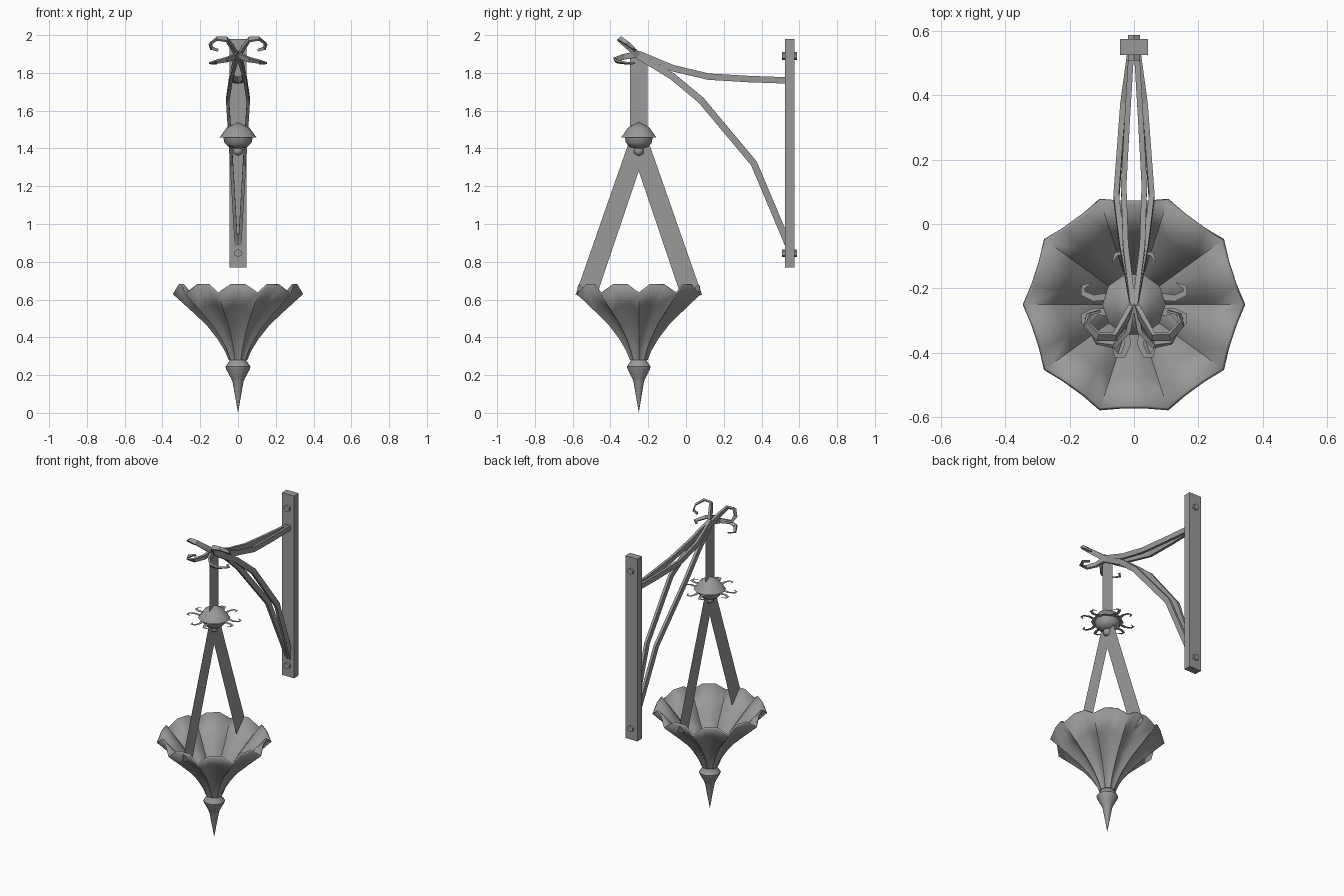
import bpy, bmesh, math
from mathutils import Vector, Matrix

cube = bpy.data.objects.get("Cube")
if cube:
    bpy.data.objects.remove(cube)

iron = bpy.data.materials.new("grey_iron")
iron.use_nodes = True
GREY = (0.32, 0.32, 0.32, 1)
iron.diffuse_color = GREY
iron.node_tree.nodes["Principled BSDF"].inputs["Base Color"].default_value = GREY

LAMP_Y = -0.25


def finish(name, bm, smooth=None, fix_normals=True):
    if fix_normals:
        bmesh.ops.recalc_face_normals(bm, faces=bm.faces[:])
    mesh = bpy.data.meshes.new(name)
    bm.to_mesh(mesh)
    bm.free()
    ob = bpy.data.objects.new(name, mesh)
    bpy.context.collection.objects.link(ob)
    mesh.materials.append(iron)
    if smooth:
        bpy.ops.object.select_all(action='DESELECT')
        ob.select_set(True)
        bpy.context.view_layer.objects.active = ob
        bpy.ops.object.shade_smooth_by_angle(angle=math.radians(smooth))
    return ob


def bridge(bm, a, b):
    n = len(a)
    for i in range(n):
        bm.faces.new((a[i], a[(i + 1) % n], b[(i + 1) % n], b[i]))


def lathe(name, profile, sides, smooth=None):
    """Turned part on the lamp axis from (radius, z) pairs."""
    bm = bmesh.new()
    rings = []
    for r, z in profile:
        rings.append([bm.verts.new((r * math.cos(math.tau * i / sides),
                                    LAMP_Y + r * math.sin(math.tau * i / sides), z))
                      for i in range(sides)])
    for a, b in zip(rings, rings[1:]):
        bridge(bm, a, b)
    bmesh.ops.remove_doubles(bm, verts=bm.verts[:], dist=0.0005)
    return finish(name, bm, smooth)


def bar(name, path, width, height, taper_from):
    """Rectangular bar swept along a path, narrowing after one point."""
    bm = bmesh.new()
    pts = [Vector(p) for p in path]
    side = Vector((1, 0, 0))
    rings = []
    last = len(pts) - 1
    for i, p in enumerate(pts):
        t = (pts[min(i + 1, last)] - pts[max(i - 1, 0)]).normalized()
        side = (side - t * side.dot(t)).normalized()
        up = side.cross(t)
        k = 1 - 0.6 * max(0, i - taper_from) / (last - taper_from)
        rings.append([bm.verts.new(p + side * width * k * a / 2 + up * height * k * b / 2)
                      for a, b in ((-1, -1), (1, -1), (1, 1), (-1, 1))])
    for a, b in zip(rings, rings[1:]):
        bridge(bm, a, b)
    bm.faces.new(rings[0])
    bm.faces.new(rings[-1])
    return finish(name, bm)


def flat(name, outlines):
    """Thin sheet cut from outlines of 3D points."""
    bm = bmesh.new()
    for outline in outlines:
        bm.faces.new([bm.verts.new(p) for p in outline])
    return finish(name, bm, fix_normals=False)


# Wall plate
bm = bmesh.new()
bmesh.ops.create_cube(bm, size=1, matrix=Matrix.Translation((0, 0.549, 1.375))
                      @ Matrix.Diagonal((0.088, 0.05, 1.21, 1)))
finish("wall_plate", bm)

# Bolts through the plate
for label, z in (("upper", 1.89), ("lower", 0.845)):
    bm = bmesh.new()
    bmesh.ops.create_cone(bm, cap_ends=True, segments=6, radius1=0.021, radius2=0.021, depth=0.08,
                          matrix=Matrix.Translation((0, 0.547, z)) @ Matrix.Rotation(math.pi / 2, 4, 'X'))
    finish(label + "_bolt", bm)

# Paired bracket arms, bowed sideways and ending in curls
upper_arm = [(0.008, 0.54, 1.76), (0.02, 0.34, 1.767), (0.032, 0.12, 1.78), (0.026, -0.07, 1.825),
             (0.004, -0.25, 1.9), (0.018, -0.33, 1.885), (0.06, -0.375, 1.87),
             (0.11, -0.365, 1.86), (0.145, -0.305, 1.85), (0.115, -0.275, 1.85)]
lower_arm = [(0.008, 0.55, 0.87), (0.034, 0.36, 1.32), (0.055, 0.08, 1.655), (0.036, -0.07, 1.78),
             (0.004, -0.25, 1.89), (0.03, -0.3, 1.935), (0.06, -0.35, 1.977),
             (0.11, -0.35, 1.982), (0.147, -0.31, 1.955), (0.14, -0.28, 1.93), (0.105, -0.27, 1.92)]
for label, s in (("left", 1), ("right", -1)):
    bar(label + "_upper_arm", [(s * x, y, z) for x, y, z in upper_arm], 0.017, 0.034, 4)
    bar(label + "_lower_arm", [(s * x, y, z) for x, y, z in lower_arm], 0.017, 0.036, 4)

# Flat hanging straps
flat("hanger_strap", [[(0, LAMP_Y + y, z) for y, z in
                       ((-0.047, 1.44), (0.047, 1.44), (0.047, 1.89), (-0.047, 1.89))]])
leg = ((0, 1.28), (0, 1.44), (0.05, 1.44), (0.335, 0.625), (0.232, 0.595))
flat("bowl_straps", [[(0, LAMP_Y + s * y, z) for y, z in leg] for s in (1, -1)])

# Domed boss with its lower cup and drop
lathe("boss_dome", [(0, 1.54), (0.06, 1.51), (0.098, 1.458), (0.075, 1.462), (0, 1.462)], 10, 35)
lathe("boss_cup", [(0.078, 1.462), (0.072, 1.43), (0.05, 1.408), (0, 1.395)], 10, 40)
lathe("boss_drop", [(0.014, 1.415), (0.026, 1.395), (0.024, 1.372), (0, 1.36)], 8, 60)

# Flat leaf hooks around the boss, two on each of four sides
centre = [(0.06, 0.027), (0.125, 0.02), (0.158, 0.035), (0.158, 0.055), (0.13, 0.068)]
widths = [0.024, 0.02, 0.018, 0.014, 0.002]
hooks = []
for quarter in range(4):
    turn = Matrix.Rotation(quarter * math.pi / 2, 3, 'Z')
    for s in (1, -1):
        edges = []
        for i, (p, w) in enumerate(zip(centre, widths)):
            a, b = Vector(centre[max(i - 1, 0)]), Vector(centre[min(i + 1, 4)])
            t = (b - a).normalized()
            pair = [Vector((p[0] - t.y * w * k / 2, s * (p[1] + t.x * w * k / 2), 0)) for k in (1, -1)]
            edges.append([turn @ v + Vector((0, LAMP_Y, 1.459)) for v in pair])
        hooks += [(a[0], a[1], b[1], b[0]) for a, b in zip(edges, edges[1:])]
flat("leaf_hooks", hooks)

# Fluted bowl: ten ribs, each followed by two points of a shallow scallop
LOBES = 10
# (rib radius, rib z, scallop radius, scallop z)
levels = [(0.042, 0.29, 0.038, 0.29), (0.06, 0.335, 0.05, 0.335), (0.1, 0.4, 0.085, 0.405),
          (0.16, 0.475, 0.142, 0.49), (0.24, 0.55, 0.225, 0.578), (0.337, 0.638, 0.316, 0.682)]
bm = bmesh.new()
rings = []
for rib_r, rib_z, dip_r, dip_z in levels:
    ring = []
    for lobe in range(LOBES):
        for step, r, z in ((0, rib_r, rib_z), (0.3, dip_r, dip_z), (0.7, dip_r, dip_z)):
            a = math.tau * (lobe + step) / LOBES
            ring.append(bm.verts.new((r * math.cos(a), LAMP_Y + r * math.sin(a), z)))
    rings.append(ring)
for a, b in zip(rings, rings[1:]):
    bridge(bm, a, b)
bm.faces.new(reversed(rings[0]))
bowl = finish("fluted_bowl", bm, 32)
shell = bowl.modifiers.new("shell", 'SOLIDIFY')
shell.thickness = 0.012
shell.offset = -1

# Turned finial beneath the bowl
lathe("finial", [(0, 0.295), (0.042, 0.292), (0.045, 0.275), (0.066, 0.245), (0.062, 0.23),
                 (0.035, 0.18), (0.029, 0.165), (0, 0)], 10, 35)
